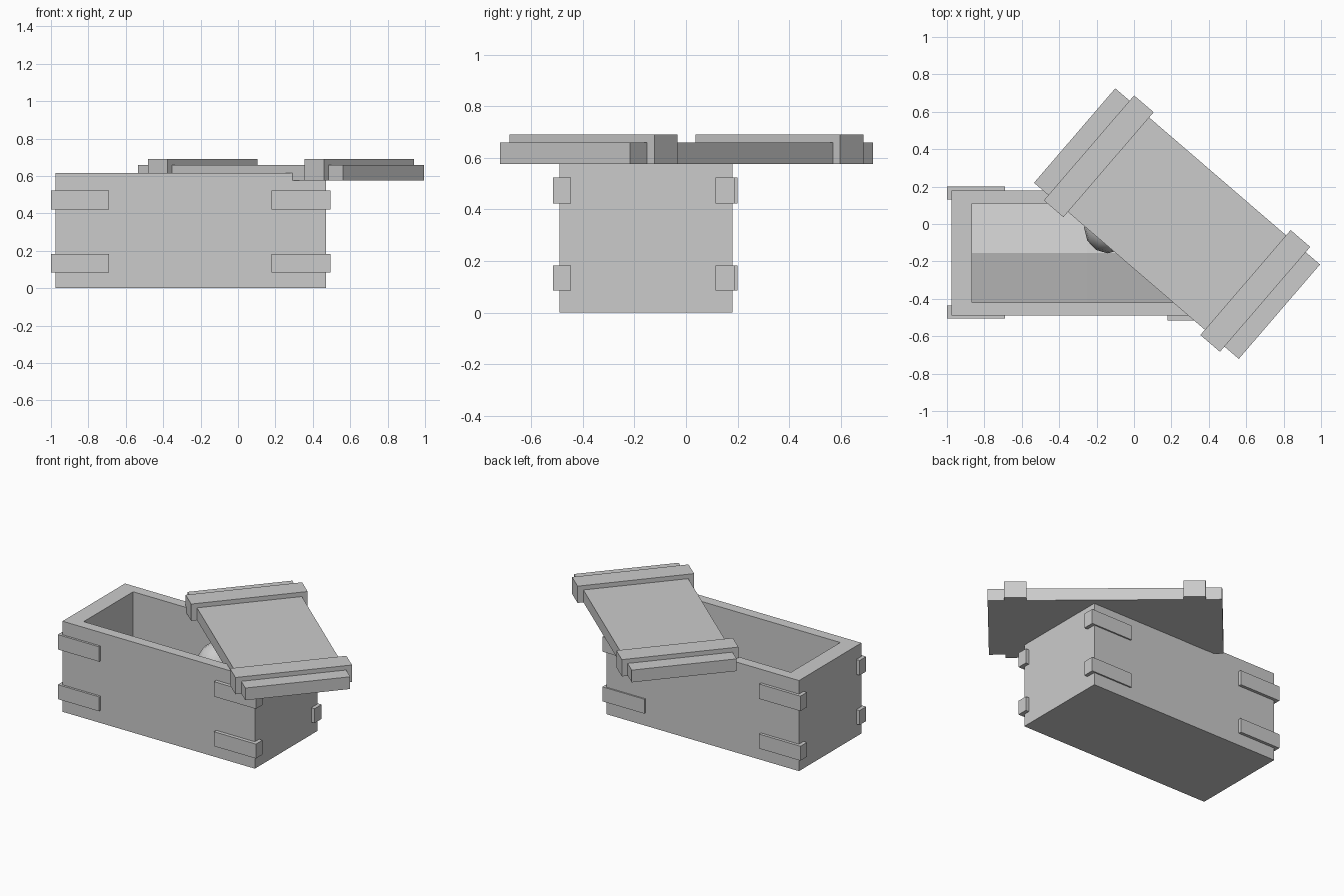
import bpy, bmesh
from math import radians
from mathutils import Matrix, Vector

old = bpy.data.objects.get("Cube")
if old:
    bpy.data.objects.remove(old, do_unlink=True)

stone = bpy.data.materials.new("grey_stone")
stone.use_nodes = True
colour = (0.6, 0.6, 0.6, 1)
stone.diffuse_color = colour
stone.node_tree.nodes["Principled BSDF"].inputs["Base Color"].default_value = colour


def finish(name, bm):
    bmesh.ops.recalc_face_normals(bm, faces=bm.faces[:])
    mesh = bpy.data.meshes.new(name)
    bm.to_mesh(mesh)
    bm.free()
    mesh.materials.append(stone)
    obj = bpy.data.objects.new(name, mesh)
    bpy.context.collection.objects.link(obj)
    return obj


def add_block(bm, low, high):
    low, high = Vector(low), Vector(high)
    matrix = Matrix.Translation((low + high) / 2) @ Matrix.Diagonal((*(high - low), 1))
    return bmesh.ops.create_cube(bm, size=1, matrix=matrix)["verts"]


def block(name, low, high):
    bm = bmesh.new()
    add_block(bm, low, high)
    return finish(name, bm)


# Open chest: inset the top face, then sink it to form the cavity
LOW, HIGH = (-0.975, -0.49, 0), (0.47, 0.18, 0.615)
IN_LOW, IN_HIGH = Vector((-0.865, -0.42)), Vector((0.36, 0.11))
bm = bmesh.new()
add_block(bm, LOW, HIGH)
bm.faces.ensure_lookup_table()
top = max(bm.faces, key=lambda f: f.calc_center_median().z)
bmesh.ops.inset_region(bm, faces=[top], thickness=0.07)
centre = top.calc_center_median()
for v in top.verts:
    v.co.x = IN_LOW.x if v.co.x < centre.x else IN_HIGH.x
    v.co.y = IN_LOW.y if v.co.y < centre.y else IN_HIGH.y
sunk = bmesh.ops.extrude_discrete_faces(bm, faces=[top])["faces"]
for v in sunk[0].verts:
    v.co.z = 0.1
finish("chest", bm)

# Low heap on the chest floor, ridged along its middle
bm = bmesh.new()
size, mid = IN_HIGH - IN_LOW, (IN_LOW + IN_HIGH) / 2
bmesh.ops.create_grid(bm, x_segments=4, y_segments=4, size=0.5)
for v in bm.verts:
    u, w = v.co.x, v.co.y
    v.co = (mid.x + u * size.x, mid.y + w * size.y,
            0.25 - 0.14 * abs(w) + 0.03 * (0.5 - abs(u)))
finish("floor_heap", bm)

# Rounded stone half hidden under the lid
bm = bmesh.new()
bmesh.ops.create_uvsphere(bm, u_segments=12, v_segments=8, radius=1,
                          matrix=Matrix.Translation((-0.14, -0.02, 0.37))
                          @ Matrix.Diagonal((0.127, 0.137, 0.14, 1)))
for f in bm.faces:
    f.smooth = True
finish("rounded_stone", bm)

# Corner straps, two heights on each corner
corners = {
    "front_right": (-1.0, -0.69, -0.505, -0.435),
    "front_left": (0.18, 0.495, -0.515, -0.445),
    "back_right": (-1.0, -0.69, 0.13, 0.2),
    "back_left": (0.18, 0.495, 0.115, 0.19),
}
for corner, (x0, x1, y0, y1) in corners.items():
    for level, z0, z1 in (("lower", 0.085, 0.183), ("upper", 0.422, 0.523)):
        block(f"{corner}_{level}_strap", (x0, y0, z0), (x1, y1, z1))

# Skewed lid with two raised crosswise battens
pose = Matrix.Translation((0.23, 0.002, 0)) @ Matrix.Rotation(radians(-40.7), 4, "Z")
lid = block("lid", (-0.722, -0.333, 0.577), (0.722, 0.333, 0.66))
lid.matrix_world = pose
for name, x in (("back_batten", -0.552), ("front_batten", 0.552)):
    batten = block(name, (x - 0.069, -0.37, 0.576), (x + 0.069, 0.37, 0.69))
    batten.matrix_world = pose
